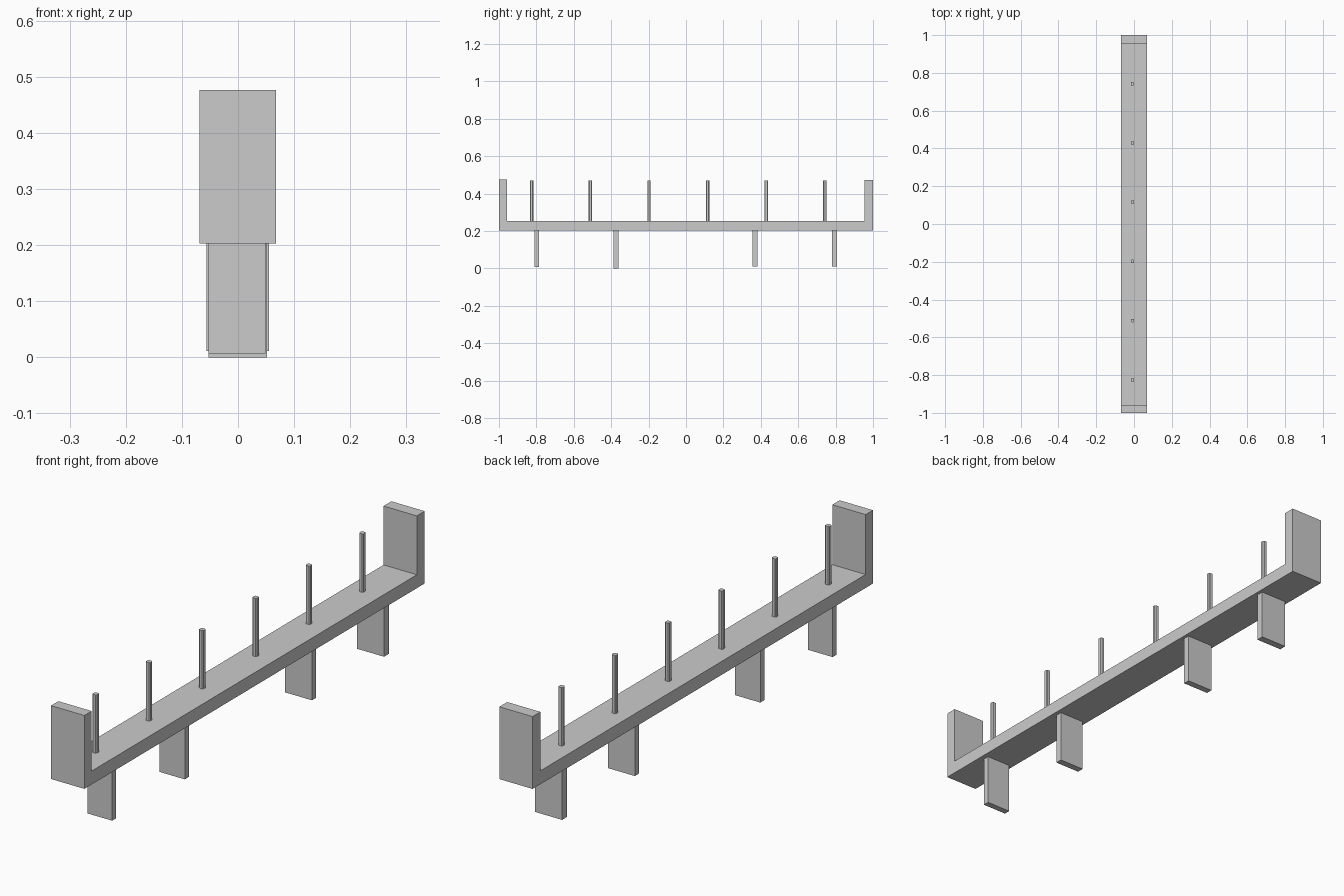
import bpy, bmesh

if "Cube" in bpy.data.objects:
    bpy.data.objects.remove(bpy.data.objects["Cube"])


def new_object(name, bm):
    bmesh.ops.recalc_face_normals(bm, faces=bm.faces)
    mesh = bpy.data.meshes.new(name)
    bm.to_mesh(mesh)
    bm.free()
    obj = bpy.data.objects.new(name, mesh)
    bpy.context.collection.objects.link(obj)
    return obj


def prism(name, points, axis, start, end):
    """Extrude a closed profile along x (points are y, z) or z (points are x, y)."""
    bm = bmesh.new()
    if axis == "x":
        verts = [bm.verts.new((start, a, b)) for a, b in points]
        step = (end - start, 0, 0)
    else:
        verts = [bm.verts.new((a, b, start)) for a, b in points]
        step = (0, 0, end - start)
    face = bm.faces.new(verts)
    out = bmesh.ops.extrude_face_region(bm, geom=[face], use_keep_orig=True)
    moved = [g for g in out["geom"] if isinstance(g, bmesh.types.BMVert)]
    bmesh.ops.translate(bm, verts=moved, vec=step)
    return new_object(name, bm)


def rect(x0, x1, y0, y1):
    return [(x0, y0), (x1, y0), (x1, y1), (x0, y1)]


# Board with upright end walls, one U-shaped profile
prism("board_with_ends", [
    (-1, 0.203), (1, 0.203), (1, 0.472), (0.954, 0.472),
    (0.954, 0.253), (-0.957, 0.253), (-0.957, 0.476), (-1, 0.476),
], "x", -0.069, 0.068)

# Flat legs: y range, x range, bottom height
legs = [
    (-0.810, -0.786, -0.053, 0.049, 0.007),
    (-0.387, -0.361, -0.053, 0.052, 0.0),
    (0.356, 0.381, -0.056, 0.055, 0.011),
    (0.780, 0.808, -0.056, 0.055, 0.011),
]
for i, (y0, y1, x0, x1, bottom) in enumerate(legs, 1):
    prism(f"leg_{i}", rect(x0, x1, y0, y1), "z", bottom, 0.204)

# Row of slim pegs with chamfered corners
R, C = 0.009, 0.0035
peg_profile = [(-R + C, -R), (R - C, -R), (R, -R + C), (R, R - C),
               (R - C, R), (-R + C, R), (-R, R - C), (-R, -R + C)]
for i in range(6):
    y = -0.825 + i * 0.3135
    prism(f"peg_{i + 1}", [(px - 0.008, py + y) for px, py in peg_profile],
          "z", 0.252, 0.47)
